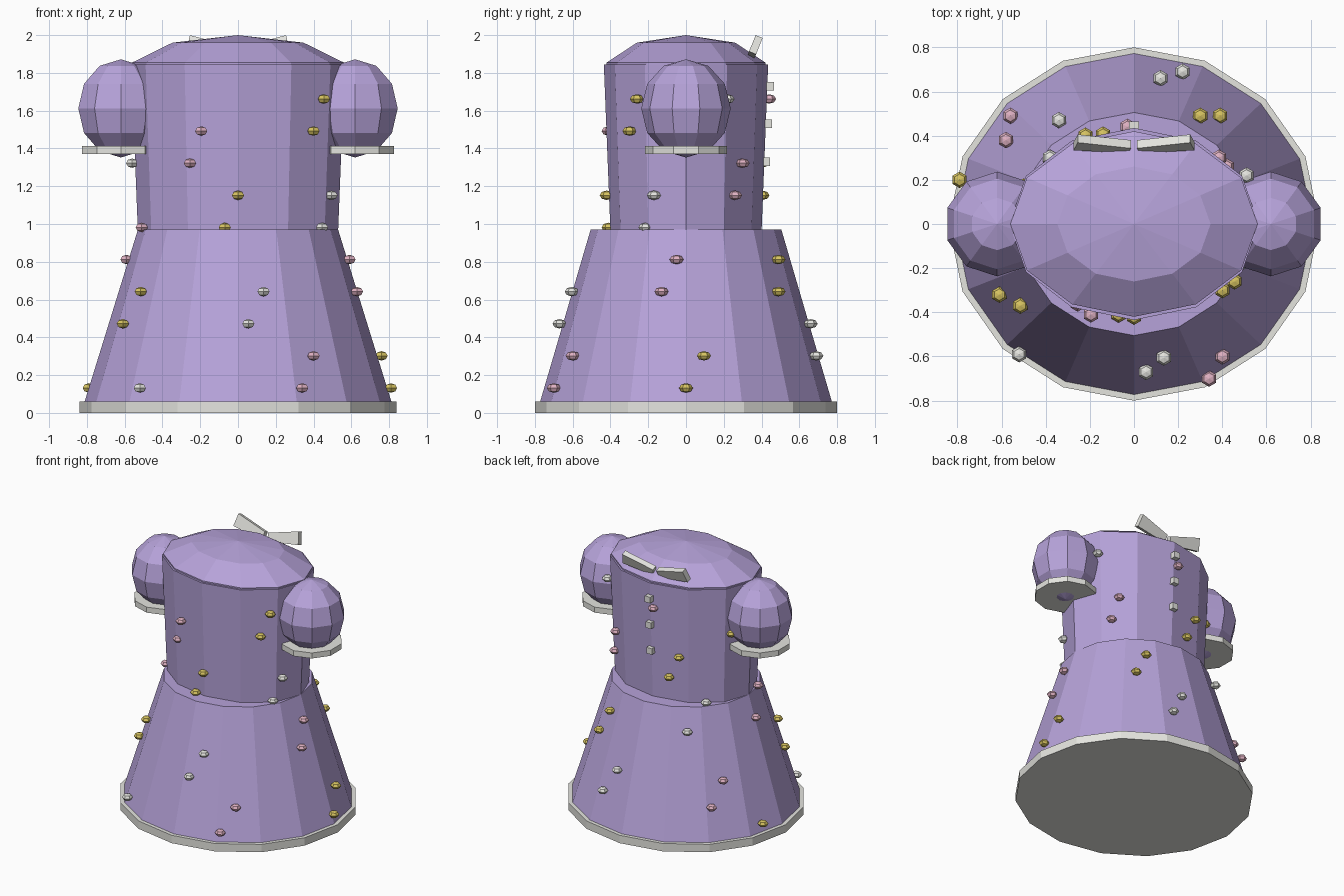
import bpy, bmesh, math
from mathutils import Matrix, Vector

if "Cube" in bpy.data.objects:
    bpy.data.objects.remove(bpy.data.objects["Cube"])


def material(name, rgb):
    m = bpy.data.materials.new(name)
    m.diffuse_color = (*rgb, 1)
    m.use_nodes = True
    m.node_tree.nodes["Principled BSDF"].inputs["Base Color"].default_value = m.diffuse_color
    return m


LILAC = material("lilac", (0.47, 0.365, 0.70))
WHITE = material("off_white", (0.78, 0.78, 0.74))
PINK = material("pink", (0.74, 0.44, 0.54))
GOLD = material("gold", (0.68, 0.55, 0.12))


def finish(name, bm, mat):
    bmesh.ops.recalc_face_normals(bm, faces=bm.faces)
    me = bpy.data.meshes.new(name)
    bm.to_mesh(me)
    bm.free()
    me.materials.append(mat)
    ob = bpy.data.objects.new(name, me)
    bpy.context.collection.objects.link(ob)
    return ob


def lathe(name, mat, profile, sides, centre=(0, 0), phase=0.0):
    """Stack elliptical rings (rx, ry, z); a zero radius makes a pole."""
    bm = bmesh.new()
    rings = []
    for rx, ry, z in profile:
        n = sides if rx > 0 else 1
        angles = [phase + math.tau * i / sides for i in range(n)]
        rings.append([bm.verts.new((centre[0] + rx * math.cos(a),
                                    centre[1] + ry * math.sin(a), z)) for a in angles])
    for low, high in zip(rings, rings[1:]):
        for i in range(sides):
            j = (i + 1) % sides
            quad = [low[i % len(low)], low[j % len(low)],
                    high[j % len(high)], high[i % len(high)]]
            bm.faces.new(list(dict.fromkeys(quad)))
    for ring in (rings[0], rings[-1]):
        if len(ring) > 1:
            bm.faces.new(ring)
    return finish(name, bm, mat)


def ball(rx, ry, rz, z, rings):
    return [(0 if k in (0, rings) else rx * math.sin(math.pi * k / rings),
             0 if k in (0, rings) else ry * math.sin(math.pi * k / rings),
             z - rz * math.cos(math.pi * k / rings)) for k in range(rings + 1)]


# Skirt, hem and bodice
lathe("hem", WHITE, [(0.84, 0.80, 0), (0.84, 0.80, 0.06)], 16)
lathe("skirt", LILAC, [(0.815, 0.775, 0.05), (0.53, 0.505, 0.97)], 16)
lathe("bodice", LILAC, [(0.53, 0.40, 0.96), (0.565, 0.435, 1.845)], 12)

# Shallow domed shoulders
lathe("shoulder_dome", LILAC, [(0.56, 0.42, 1.80), (0.56, 0.42, 1.855),
                               (0.347, 0.26, 1.96), (0, 0, 2.0)], 12)

# Puffed sleeves with flat cuffs
for side, s in (("left", -1), ("right", 1)):
    lathe(side + "_sleeve", LILAC, ball(0.237, 0.237, 0.26, 1.612, 6), 10,
          (0.62 * s, 0), math.pi / 2)
    lathe(side + "_cuff", WHITE, [(0.217, 0.217, 1.37), (0.217, 0.217, 1.412)], 10,
          (0.62 * s, 0), math.pi / 2)

# Square buttons down the back
for i in range(3):
    bm = bmesh.new()
    bmesh.ops.create_cube(bm, size=0.046, matrix=Matrix.Translation(
        (0, 0.422 + 0.01 * i, 1.33 + 0.2 * i)))
    finish("back_button", bm, WHITE)

# Bow wings, taller at the outer end and leaning back
for side, s in (("left", -1), ("right", 1)):
    bm = bmesh.new()
    bmesh.ops.create_cube(bm, size=1)
    for v in bm.verts:
        v.co = Vector((v.co.x * 0.25, v.co.y * 0.04,
                       v.co.z * (0.095 if v.co.x > 0 else 0.06)))
    turn = Matrix.Rotation(math.radians(-22), 4, 'X') @ Matrix.Rotation(math.radians(-12), 4, 'Y')
    bm.transform(Matrix.Translation((0.142, 0.36, 1.925)) @ turn)
    if s < 0:
        bm.transform(Matrix.Scale(-1, 4, (1, 0, 0)))
    finish(side + "_bow_wing", bm, WHITE)

# Beads: rows of (x, y) at even heights
beads = {
    GOLD: {0: [(0.81, 0), (-0.79, 0.20)], 1: [(0.76, 0.095)], 2: [(-0.61, -0.32)],
           3: [(-0.515, -0.37), (0.39, 0.49)], 4: [(0.30, 0.49)], 5: [(-0.07, -0.41)],
           6: [(0, -0.42), (-0.14, 0.405)], 7: [(-0.22, 0.40)],
           8: [(0.40, -0.30), (-0.50, 0.17)], 9: [(0.455, -0.26)]},
    PINK: {0: [(0.34, -0.70)], 1: [(0.40, -0.60), (-0.56, 0.49)], 2: [(-0.58, 0.38)],
           3: [(0.63, -0.13)], 4: [(0.59, -0.05), (-0.59, 0)], 5: [(-0.51, -0.14)],
           6: [(0.42, 0.26)], 7: [(-0.255, -0.36), (0.385, 0.30)],
           8: [(-0.195, -0.41)], 9: [(-0.03, 0.44)]},
    WHITE: {0: [(-0.52, -0.59)], 1: [(0.22, 0.69)], 2: [(0.055, -0.67), (0.12, 0.66)],
            3: [(0.135, -0.605)], 4: [(-0.34, 0.47)], 5: [(0.445, -0.215), (-0.38, 0.30)],
            6: [(0.495, -0.17)], 7: [(-0.56, 0)], 9: [(0.51, 0.22)]},
}
for mat, rows in beads.items():
    for row, spots in rows.items():
        for spot in spots:
            lathe(mat.name + "_bead", mat, ball(0.037, 0.037, 0.025, 0.132 + 0.17 * row, 4),
                  6, spot, math.pi / 6)
